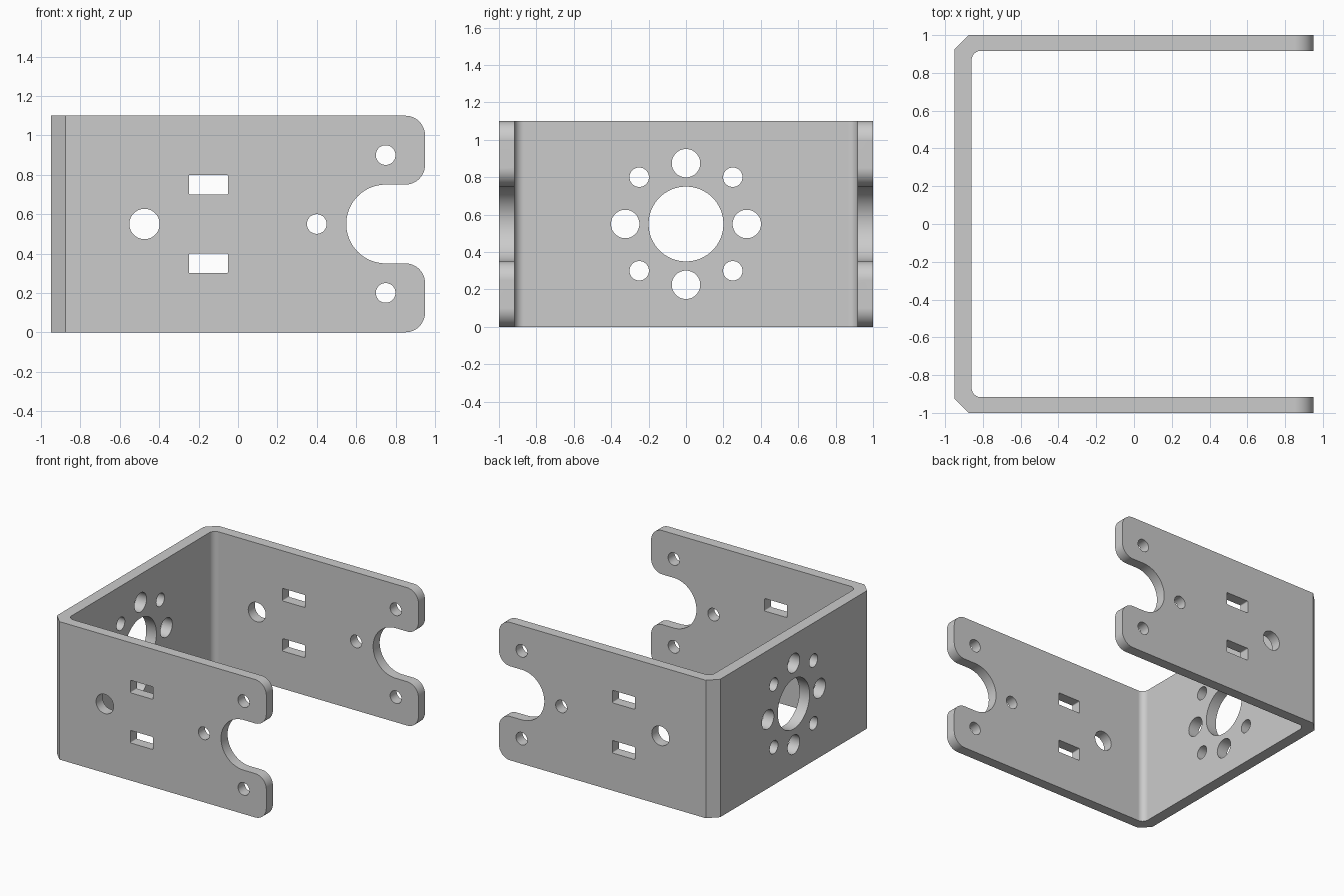
import bpy, bmesh
from math import pi, cos, sin

if "Cube" in bpy.data.objects:
    bpy.data.objects.remove(bpy.data.objects["Cube"])

H, MID = 1.1, 0.55


def arc(cx, cy, r, a0, a1, n=12):
    """Points on an arc, angles in degrees."""
    return [(cx + r * cos((a0 + (a1 - a0) * i / n) * pi / 180),
             cy + r * sin((a0 + (a1 - a0) * i / n) * pi / 180)) for i in range(n + 1)]


def circle(cx, cy, r, n=48):
    return arc(cx, cy, r, 0, 360, n)[:-1]


def rounded_rect(x0, x1, y0, y1, r):
    return (arc(x1 - r, y1 - r, r, 0, 90, 4) + arc(x0 + r, y1 - r, r, 90, 180, 4)
            + arc(x0 + r, y0 + r, r, 180, 270, 4) + arc(x1 - r, y0 + r, r, 270, 360, 4))


def prisms(name, outlines, axis, lo, hi):
    """Extrude 2D outlines along an axis into one object."""
    place = {'x': lambda a, b, d: (d, a, b),
             'y': lambda a, b, d: (a, d, b),
             'z': lambda a, b, d: (a, b, d)}[axis]
    bm = bmesh.new()
    for pts in outlines:
        low = [bm.verts.new(place(a, b, lo)) for a, b in pts]
        top = [bm.verts.new(place(a, b, hi)) for a, b in pts]
        bm.faces.new(low[::-1])
        bm.faces.new(top)
        for i in range(len(pts)):
            j = (i + 1) % len(pts)
            bm.faces.new((low[i], low[j], top[j], top[i]))
    bmesh.ops.recalc_face_normals(bm, faces=bm.faces)
    mesh = bpy.data.meshes.new(name)
    bm.to_mesh(mesh)
    bm.free()
    ob = bpy.data.objects.new(name, mesh)
    bpy.context.collection.objects.link(ob)
    return ob


def boolean(target, cutter, operation):
    cutter.hide_render = True
    mod = target.modifiers.new(operation, 'BOOLEAN')
    mod.operation, mod.object, mod.solver = operation, cutter, 'EXACT'
    bpy.context.view_layer.objects.active = target
    bpy.ops.object.modifier_apply(modifier=mod.name)
    bpy.data.objects.remove(cutter)


# U-shaped channel with chamfered outer and rounded inner corners
half = [(0.95, 1), (-0.875, 1), (-0.95, 0.925)]
inner = arc(-0.81, 0.867, 0.05, 180, 90, 10) + [(0.95, 0.917)]
flip = lambda pts: [(x, -y) for x, y in reversed(pts)]
bracket = prisms("u_bracket", [half + flip(half) + flip(inner) + inner], 'z', 0, H)

# Side outline: rounded arm ends and round-bottomed notch
upper = (arc(0.75, MID, 0.2, 180, 90, 24) + arc(0.85, 0.85, 0.1, -90, 0)
         + arc(0.85, H - 0.1, 0.1, 0, 90) + [(-1.2, H)])
lower = [(x, H - z) for x, z in reversed(upper[1:])]
boolean(bracket, prisms("side_outline", [upper + lower], 'y', -1.2, 1.2), 'INTERSECT')

# Holes and slots through both arms
arm_holes = [circle(x, z, r) for x, z, r in
             ((0.75, 0.9, 0.05), (0.75, 0.2, 0.05), (0.4, MID, 0.05), (-0.475, MID, 0.077))]
arm_holes += [rounded_rect(-0.25, -0.05, z, z + 0.1, 0.008) for z in (0.3, 0.7)]
boolean(bracket, prisms("arm_holes", arm_holes, 'y', -1.2, 1.2), 'DIFFERENCE')

# Centre bore and ring of holes in the back plate
back_holes = [circle(0, MID, 0.2, 64)]
for k in range(8):
    dist, r = ((0.325, 0.076), (0.3535, 0.052))[k % 2]
    back_holes.append(circle(dist * cos(k * pi / 4), MID + dist * sin(k * pi / 4), r))
boolean(bracket, prisms("back_holes", back_holes, 'x', -1.1, -0.7), 'DIFFERENCE')

# Smooth the curved walls, keep the plates flat
bpy.ops.object.select_all(action='DESELECT')
bracket.select_set(True)
bpy.context.view_layer.objects.active = bracket
bpy.ops.object.shade_smooth_by_angle(angle=pi / 6)
weighted = bracket.modifiers.new("flat_plates", 'WEIGHTED_NORMAL')
weighted.keep_sharp = True
